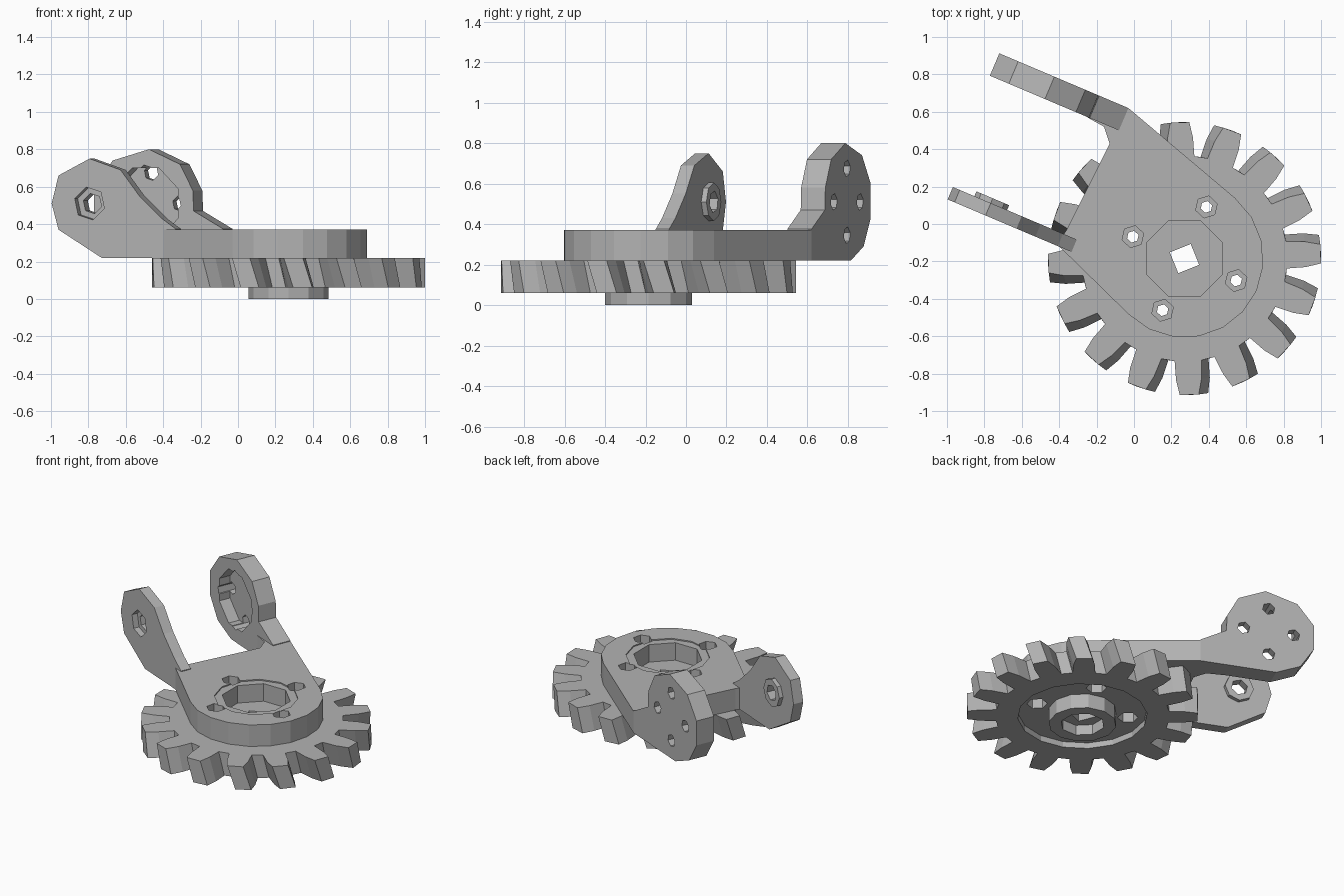
import bpy, bmesh
from math import cos, sin, pi, radians
from mathutils import Matrix, Vector

if "Cube" in bpy.data.objects:
    bpy.data.objects.remove(bpy.data.objects["Cube"])

grey = bpy.data.materials.new("plain grey")
grey.use_nodes = True
grey.diffuse_color = (0.45, 0.45, 0.45, 1)
grey.node_tree.nodes["Principled BSDF"].inputs["Base Color"].default_value = grey.diffuse_color

CX, CY = 0.27, -0.185
HUB = Matrix.Translation((CX, CY, 0))


def ring(r, n, start=0.0, cx=0.0, cy=0.0):
    return [(cx + r * cos(start + 2 * pi * i / n), cy + r * sin(start + 2 * pi * i / n))
            for i in range(n)]


def prism(name, pts, z0, z1, frame=Matrix(), twist=0.0):
    """Extrude an outline from z0 to z1; the lower end is turned by twist."""
    bm = bmesh.new()
    turn = Matrix.Rotation(twist, 3, 'Z')
    low = [bm.verts.new(frame @ (turn @ Vector((x, y, z0)))) for x, y in pts]
    high = [bm.verts.new(frame @ Vector((x, y, z1))) for x, y in pts]
    bm.faces.new(low)
    bm.faces.new(high)
    for i in range(len(pts)):
        j = (i + 1) % len(pts)
        bm.faces.new((low[i], low[j], high[j], high[i]))
    bmesh.ops.recalc_face_normals(bm, faces=bm.faces)
    mesh = bpy.data.meshes.new(name)
    bm.to_mesh(mesh)
    bm.free()
    mesh.materials.append(grey)
    ob = bpy.data.objects.new(name, mesh)
    bpy.context.collection.objects.link(ob)
    return ob


def cut(target, pts, z0, z1, frame=Matrix()):
    tool = prism("cutter", pts, z0, z1, frame)
    tool.hide_render = True
    mod = target.modifiers.new("cut", 'BOOLEAN')
    mod.operation, mod.solver, mod.object = 'DIFFERENCE', 'EXACT', tool
    bpy.context.view_layer.objects.active = target
    bpy.ops.object.modifier_apply(modifier=mod.name)
    bpy.data.objects.remove(tool)


bolts = ring(0.3, 4, radians(67))
square = ring(0.085, 4, radians(67))

# Helical gear with sixteen tapered teeth
outline = []
for i in range(16):
    mid = radians(2) + i * pi / 8
    for r, half in ((0.55, -7.5), (0.65, -6), (0.73, -4), (0.73, 4), (0.65, 6), (0.55, 7.5)):
        a = mid + radians(half)
        outline.append((r * cos(a), r * sin(a)))
gear = prism("gear", outline, 0.06, 0.22, HUB, radians(4))
cut(gear, ring(0.41, 16), 0.0, 0.1, HUB)
cut(gear, square, 0.0, 0.3, HUB)
for x, y in bolts:
    cut(gear, ring(0.065, 6, 0.3, x, y), 0.0, 0.17, HUB)
    cut(gear, ring(0.032, 6, 0.3, x, y), 0.0, 0.3, HUB)

# Hub under the gear
hub = prism("hub", ring(0.215, 12), 0.0, 0.12, HUB)
cut(hub, ring(0.14, 8, pi / 8), -0.1, 0.07, HUB)
cut(hub, square, -0.1, 0.3, HUB)

# Bracket plate: round end widening to the two arm roots
arc = [(CX + 0.422 * cos(a), CY + 0.422 * sin(a))
       for a in (radians(-135 + 185 * i / 10) for i in range(11))]
plate = prism("bracket_plate", arc + [(-0.03, 0.62), (-0.2, 0.69), (-0.25, 0.57), (-0.16, 0.52),
                                      (-0.13, 0.43), (-0.36, -0.03), (-0.41, -0.11)], 0.22, 0.37)
cut(plate, ring(0.265, 12), 0.362, 0.5, HUB)
cut(plate, ring(0.22, 8, pi / 8), 0.24, 0.5, HUB)
cut(plate, square, 0.1, 0.5, HUB)
for x, y in bolts:
    cut(plate, ring(0.06, 6, 0.3, x, y), 0.3, 0.5, HUB)
    cut(plate, ring(0.032, 6, 0.3, x, y), 0.1, 0.5, HUB)


def arm_frame(x, y, side):
    """Local x runs out along the arm, local y is up, local z points inward."""
    return Matrix(((-0.92, 0, 0.39 * side, x), (0.39, 0, 0.92 * side, y),
                   (0, 1, 0, 0), (0, 0, 0, 1)))


# Rear arm: thick round head with a recess and four holes
rear = arm_frame(-0.03, 0.62, -1)
rear_arm = prism("rear_arm", [(0, 0.22), (0, 0.375), (0.17, 0.47), (0.175, 0.58), (0.25, 0.72),
                              (0.43, 0.8), (0.64, 0.74), (0.75, 0.6), (0.75, 0.43),
                              (0.66, 0.29), (0.5, 0.22)], 0, 0.13, rear)
cut(rear_arm, ring(0.205, 8, pi / 8, 0.45, 0.51), 0.05, 0.3, rear)
for x, y in ring(0.165, 4, 0, 0.45, 0.51):
    cut(rear_arm, ring(0.042, 6, 0.3, x, y), -0.1, 0.2, rear)

# Front arm: thin head with a pivot hole and an inner boss
front = arm_frame(-0.38, -0.13, 1)
front_arm = prism("front_arm", [(-0.05, 0.22), (-0.05, 0.375), (0.03, 0.43), (0.16, 0.55),
                                (0.27, 0.69), (0.45, 0.75), (0.63, 0.66), (0.67, 0.51),
                                (0.63, 0.37), (0.38, 0.22)], 0, 0.072, front)
boss = prism("pivot_boss", ring(0.095, 8, 0, 0.45, 0.51), 0.06, 0.1, front)
for part in (front_arm, boss):
    cut(part, ring(0.055, 6, 0.3, 0.45, 0.51), -0.1, 0.2, front)
cut(front_arm, ring(0.09, 6, 0.3, 0.45, 0.51), -0.1, 0.04, front)
